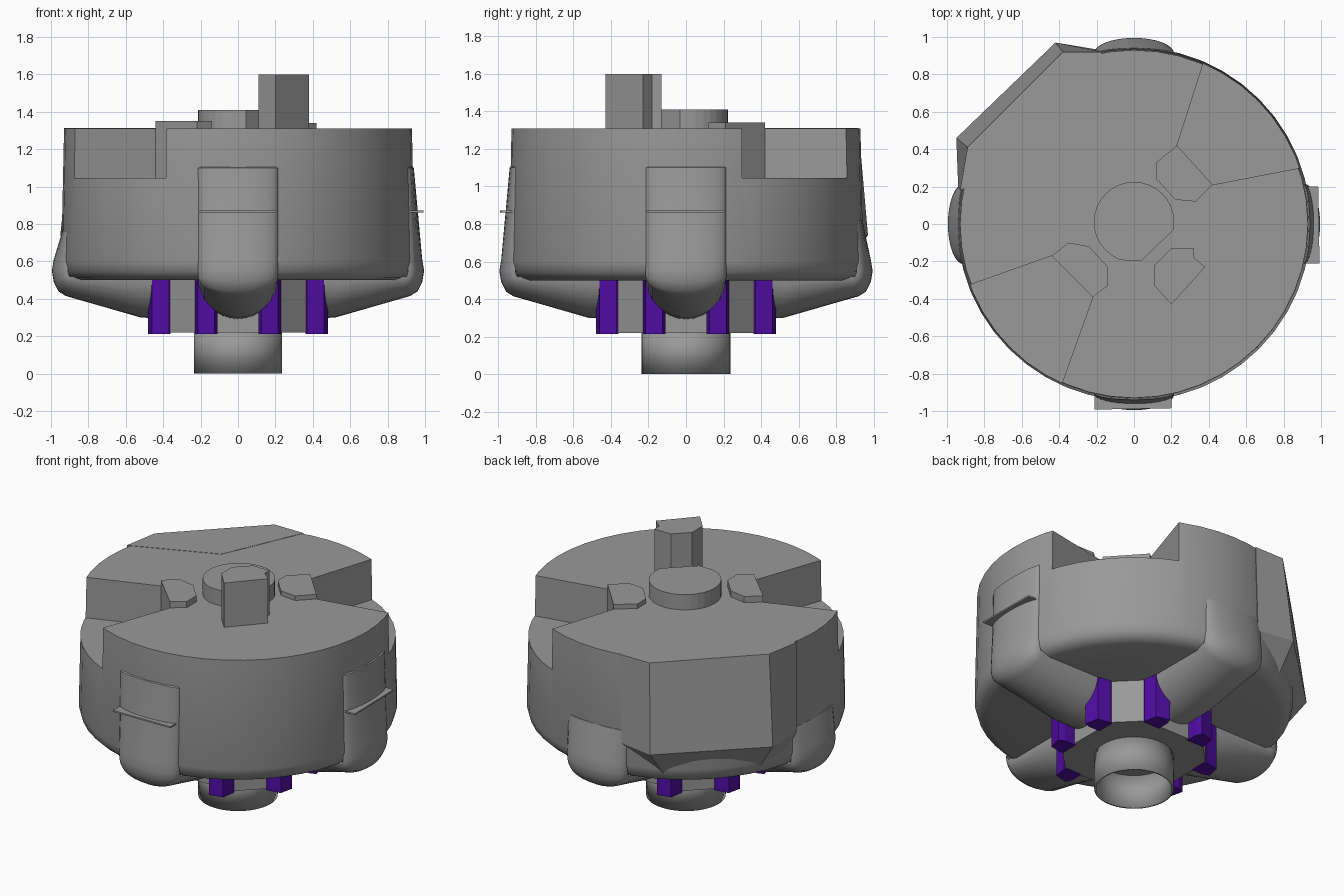
import bpy, bmesh, math
from mathutils import Vector, Matrix

cube = bpy.data.objects.get("Cube")
if cube:
    bpy.data.objects.remove(cube, do_unlink=True)


def material(name, rgb):
    m = bpy.data.materials.new(name)
    m.use_nodes = True
    m.diffuse_color = (*rgb, 1)
    m.node_tree.nodes["Principled BSDF"].inputs["Base Color"].default_value = (*rgb, 1)
    return m


GRAY = material("mid gray", (0.32, 0.32, 0.32))
PURPLE = material("deep purple", (0.08, 0.004, 0.36))


def finish(name, bm, mat, smooth=None):
    bmesh.ops.recalc_face_normals(bm, faces=bm.faces)
    me = bpy.data.meshes.new(name)
    bm.to_mesh(me)
    bm.free()
    ob = bpy.data.objects.new(name, me)
    bpy.context.collection.objects.link(ob)
    me.materials.append(mat)
    if smooth:
        activate(ob)
        bpy.ops.object.shade_smooth_by_angle(angle=math.radians(smooth))
    return ob


def activate(ob):
    bpy.ops.object.select_all(action='DESELECT')
    ob.select_set(True)
    bpy.context.view_layer.objects.active = ob


def loft(rings, caps=True, closed=True):
    """Join equal-length point rings with quads."""
    bm = bmesh.new()
    rows = [[bm.verts.new(p) for p in ring] for ring in rings]
    n = len(rows[0])
    for a, b in zip(rows, rows[1:]):
        for i in range(n if closed else n - 1):
            j = (i + 1) % n
            bm.faces.new((a[i], a[j], b[j], b[i]))
    if caps:
        bm.faces.new(rows[0])
        bm.faces.new(rows[-1])
    return bm


def prism(name, outline, z0, z1, mat, turn=0):
    rot = Matrix.Rotation(turn, 3, 'Z')
    rings = [[rot @ Vector((x, y, z)) for x, y in outline] for z in (z0, z1)]
    return finish(name, loft(rings), mat)


def circle(r, z, n=48):
    return [(r * math.cos(math.tau * i / n), r * math.sin(math.tau * i / n), z)
            for i in range(n)]


# Main drum with a rounded lower edge
profile = [(0.86, 0.50), (0.90, 0.515), (0.93, 0.545), (0.945, 0.60), (0.93, 1.31)]
bm = loft([circle(r, z) for r, z in profile])

# Trim the drum behind the flat corner panel
p0, p1, p2 = Vector((-0.38, 0.92, 1.31)), Vector((-0.89, 0.41, 1.31)), Vector((-0.95, 0.46, 0.74))
normal = (p1 - p0).cross(p2 - p0).normalized()
if normal.y < 0:
    normal.negate()
cut = bmesh.ops.bisect_plane(bm, geom=bm.verts[:] + bm.edges[:] + bm.faces[:],
                             plane_co=p0 - normal * 0.006, plane_no=normal, clear_outer=True)
edges = [e for e in bm.edges if e.is_boundary]
if edges:
    bmesh.ops.holes_fill(bm, edges=edges, sides=0)
drum = finish("main_drum", bm, GRAY)

# Two wedge slots in the top
slots = [
    [(0.23, 0.42), (0.42, 0.21), (1.2, 0.36), (1.2, 1.2), (0.48, 1.2)],
    [(-0.44, -0.17), (-0.22, -0.39), (-0.51, -1.2), (-1.2, -1.2), (-1.2, -0.44)],
]
for outline in slots:
    cutter = prism("slot_cutter", outline, 1.045, 1.6, GRAY)
    cutter.hide_render = True
    mod = drum.modifiers.new("slot", 'BOOLEAN')
    mod.operation = 'DIFFERENCE'
    mod.solver = 'EXACT'
    mod.object = cutter
    activate(drum)
    bpy.ops.object.modifier_apply(modifier=mod.name)
    bpy.data.objects.remove(cutter, do_unlink=True)
activate(drum)
bpy.ops.object.shade_smooth_by_angle(angle=math.radians(30))

# Flat corner panel
levels = [
    (1.312, [(-0.17, 0.92), (-0.38, 0.92), (-0.89, 0.41), (-0.93, 0.18), (-0.4, 0.4)]),
    (0.74, [(-0.18, 0.93), (-0.42, 0.97), (-0.95, 0.46), (-0.94, 0.2), (-0.4, 0.4)]),
    (0.55, [(-0.2, 0.85), (-0.42, 0.82), (-0.82, 0.42), (-0.86, 0.2), (-0.4, 0.4)]),
]
finish("corner_panel", loft([[(x, y, z) for x, y in pts] for z, pts in levels]), GRAY)


# Rounded lobes on the four sides
def lobe(name, turn, top):
    rot = Matrix.Rotation(turn, 3, 'Z')
    rings = []
    steps = 16
    for i in range(steps + 1):
        a = math.pi * i / steps
        y, s = -0.215 * math.cos(a), math.sin(a)
        path = [(0.3, 0.52 - 0.23 * s), (0.52, 0.52 - 0.22 * s), (0.88 + 0.04 * s, 0.52 - 0.105 * s),
                (0.9 + 0.06 * s, 0.52 - 0.08 * s), (0.905 + 0.08 * s, 0.53 - 0.04 * s),
                (0.91 + 0.085 * s, 0.55), (0.91 + 0.075 * s, 0.61),
                (0.905 + 0.035 * s, top), (0.85, top + 0.04)]
        rings.append([rot @ Vector((r, y, z)) for r, z in path])
    finish(name, loft(rings, caps=False, closed=False), GRAY, 40)


for side, k, top in (("left", 0, 1.1), ("back", 1, 0.82), ("right", 2, 0.76), ("front", 3, 1.1)):
    lobe(side + "_lobe", k * math.pi / 2, top)

# Thin ledges on two sides
ledge = [(0.88, -0.21), (0.992, -0.21), (0.985, 0.2), (0.88, 0.2)]
prism("left_ledge", ledge, 0.862, 0.872, GRAY)
prism("front_ledge", ledge, 0.862, 0.872, GRAY, -math.pi / 2)

# Central button with a flattened edge
button = [(min(x, 0.213), max(y, -0.205)) for x, y, z in circle(0.215, 0, 32)]
button = [(x, y + 0.01) for x, y in button if abs(x - y) < 0.27 or x * y > 0 or x < 0]
prism("top_button", button, 1.3, 1.41, GRAY)

# Low pads beside the slots, and the tall post
prism("back_pad", [(0.12, 0.33), (0.23, 0.42), (0.42, 0.21), (0.33, 0.12), (0.22, 0.13), (0.12, 0.24)],
      1.29, 1.34, GRAY)
prism("front_pad", [(-0.44, -0.17), (-0.35, -0.10), (-0.24, -0.12), (-0.14, -0.23), (-0.14, -0.33),
                    (-0.22, -0.39)], 1.29, 1.35, GRAY)
prism("tall_post", [(0.11, -0.33), (0.11, -0.22), (0.20, -0.13), (0.32, -0.13), (0.32, -0.18),
                    (0.38, -0.23), (0.20, -0.43)], 1.29, 1.6, GRAY)

# Hub below the drum, with purple pillars at its corners
hub = []
pillar = [(0.36, 0.225), (0.37, 0.23), (0.46, 0.215), (0.48, 0.125), (0.44, 0.11), (0.36, 0.11)]
for k in range(4):
    c, s = round(math.cos(k * math.pi / 2)), round(math.sin(k * math.pi / 2))
    hub += [(c * x - s * y, s * x + c * y) for x, y in ((0.37, 0.22), (0.22, 0.37))]
    prism(f"pillar_a_{k + 1}", pillar, 0.213, 0.52, PURPLE, k * math.pi / 2)
    prism(f"pillar_b_{k + 1}", [(y, x) for x, y in pillar], 0.213, 0.52, PURPLE, k * math.pi / 2)
prism("hub", hub, 0.22, 0.52, GRAY)

# Open tube at the bottom
tube = finish("bottom_tube", loft([circle(0.236, 0), circle(0.236, 0.24)], caps=False), GRAY, 40)
wall = tube.modifiers.new("wall", 'SOLIDIFY')
wall.thickness = 0.012
